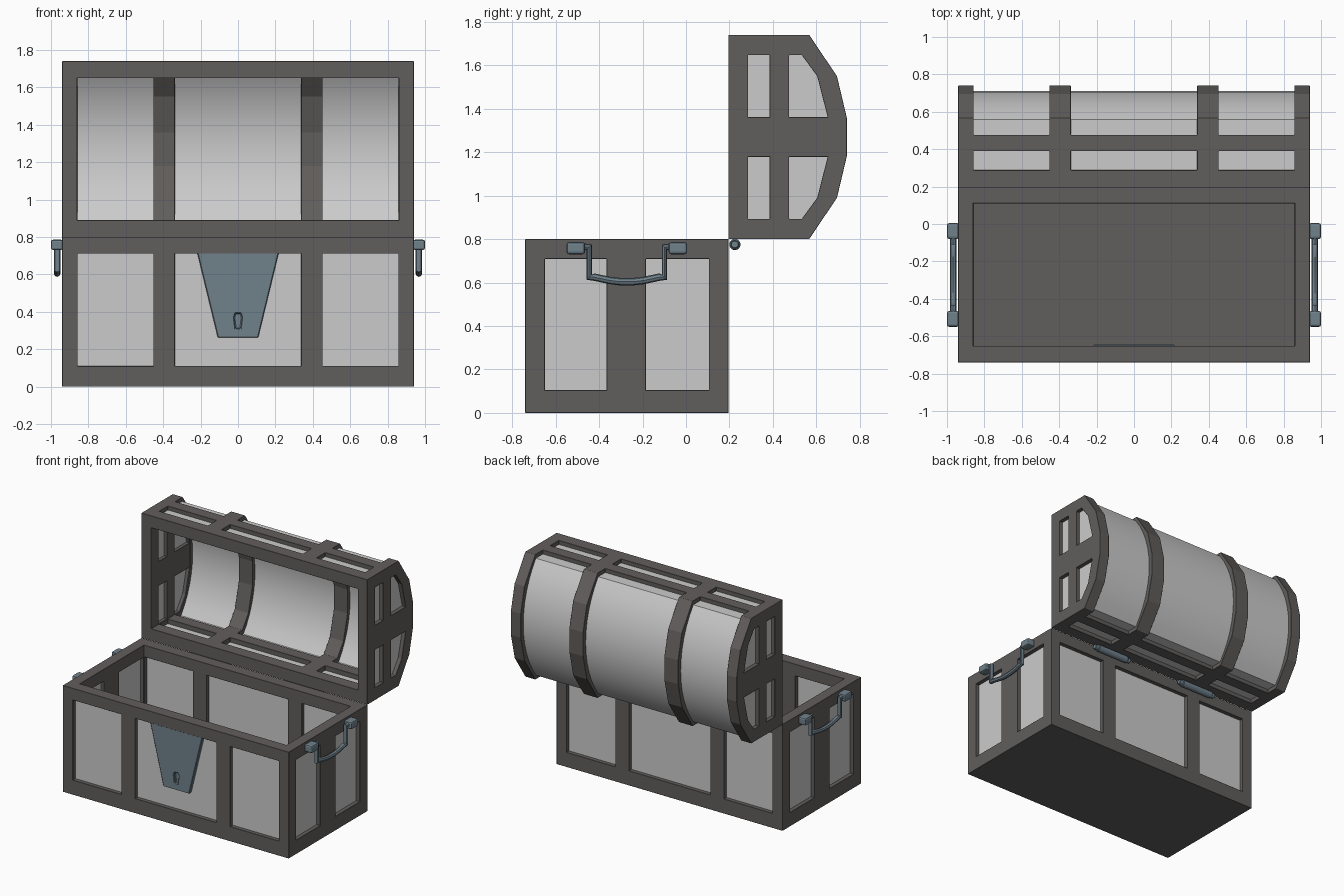
import bpy, bmesh, math
from mathutils import Vector

if "Cube" in bpy.data.objects:
    bpy.data.objects.remove(bpy.data.objects["Cube"])


def material(name, rgb):
    m = bpy.data.materials.new(name)
    m.diffuse_color = (*rgb, 1)
    m.use_nodes = True
    m.node_tree.nodes["Principled BSDF"].inputs["Base Color"].default_value = m.diffuse_color
    return m


DARK = material("dark_frame", (0.12, 0.112, 0.108))
STEEL = material("blue_steel", (0.16, 0.22, 0.26))


def rect(u0, v0, u1, v1):
    return [(u0, v0), (u1, v0), (u1, v1), (u0, v1)]


def prism(name, axis, a, b, loop, mat=None):
    """Extrude a 2D loop from a to b along an axis (0=x, 1=y, 2=z)."""
    bm = bmesh.new()
    verts = []
    for u, v in loop:
        p = [u, v]
        p.insert(axis, a)
        verts.append(bm.verts.new(p))
    face = bm.faces.new(verts)
    ext = bmesh.ops.extrude_face_region(bm, geom=[face])
    step = Vector((0, 0, 0))
    step[axis] = b - a
    bmesh.ops.translate(bm, vec=step, verts=[g for g in ext["geom"] if isinstance(g, bmesh.types.BMVert)])
    bmesh.ops.recalc_face_normals(bm, faces=bm.faces)
    me = bpy.data.meshes.new(name)
    bm.to_mesh(me)
    bm.free()
    ob = bpy.data.objects.new(name, me)
    bpy.context.collection.objects.link(ob)
    if mat:
        me.materials.append(mat)
    return ob


def activate(ob):
    bpy.ops.object.select_all(action='DESELECT')
    ob.select_set(True)
    bpy.context.view_layer.objects.active = ob


def cut(ob, axis, a, b, loop):
    cutter = prism("cutter", axis, a, b, loop)
    cutter.hide_render = True
    mod = ob.modifiers.new("cut", 'BOOLEAN')
    mod.operation, mod.solver, mod.object = 'DIFFERENCE', 'EXACT', cutter
    activate(ob)
    bpy.ops.object.modifier_apply(modifier=mod.name)
    bpy.data.objects.remove(cutter)


def bevel(ob, width=0.005, segments=1):
    mod = ob.modifiers.new("bevel", 'BEVEL')
    mod.width, mod.segments, mod.limit_method = width, segments, 'ANGLE'


def smooth(ob):
    activate(ob)
    bpy.ops.object.shade_smooth_by_angle(angle=math.radians(35))


BAYS = [(-0.857, -0.453), (-0.338, 0.338), (0.453, 0.857)]   # openings between posts
ZC = 1.27                                                    # lid middle height


def both(half):
    """Complete a lower half lid profile by mirroring it about ZC."""
    return half + [(y, 2 * ZC - z) for y, z in reversed(half)]


# Chest frame: hollow box with window openings
base = prism("chest_frame", 2, 0, 0.8, rect(-0.94, -0.74, 0.94, 0.195), DARK)
cut(base, 2, 0.09, 1, rect(-0.86, -0.652, 0.86, 0.11))
for x0, x1 in BAYS:
    cut(base, 1, -1, 1, rect(x0, 0.11, x1, 0.712))
for y0, y1 in [(-0.65, -0.365), (-0.185, 0.105)]:
    cut(base, 0, -1.2, 1.2, rect(y0, 0.105, y1, 0.709))
bevel(base)

# Chest panels set back inside the frame
panels = prism("chest_panels", 2, 0.05, 0.76, rect(-0.91, -0.71, 0.91, 0.165))
cut(panels, 2, 0, 1, rect(-0.885, -0.685, 0.885, 0.14))

# Lid frame: faceted barrel, standing open
lid = prism("lid_frame", 0, -0.94, 0.94,
            both([(0.195, 0.8), (0.567, 0.8), (0.695, 0.99), (0.74, 1.18)]), DARK)
cut(lid, 0, -0.86, 0.86, both([(0.1, 0.89), (0.535, 0.89), (0.607, 0.99), (0.656, 1.18)]))
for x0, x1 in BAYS:
    cut(lid, 2, 0, 2, rect(x0, 0.288, x1, 0.39))
    cut(lid, 2, 0, 2, rect(x0, 0.477, x1, 1))
for lower in (rect(0.286, 0.893, 0.385, 1.178),
              [(0.475, 0.893), (0.533, 0.893), (0.604, 0.99), (0.652, 1.178), (0.475, 1.178)]):
    cut(lid, 0, -1.2, 1.2, lower)
    cut(lid, 0, -1.2, 1.2, [(y, 2 * ZC - z) for y, z in lower])
bevel(lid)


# Lid panels: smooth barrel shell inside the frame
def barrel(front, inset):
    R = 0.72 - inset
    top = math.asin((0.44 - inset) / R)
    arc = [(R * math.cos(t) - 0.01, ZC + R * math.sin(t))
           for t in (top * (i / 6 - 1) for i in range(13))]
    return [(front, ZC - 0.44 + inset)] + arc + [(front, ZC + 0.44 - inset)]


shell = prism("lid_panels", 0, -0.91, 0.91, barrel(0.23, 0))
cut(shell, 0, -0.885, 0.885, barrel(0.1, 0.025))
smooth(shell)

# Lock plate with keyhole
lock = prism("lock_plate", 1, -0.735, -0.645,
             [(-0.108, 0.262), (0.108, 0.262), (0.218, 0.716), (-0.218, 0.716)], STEEL)
cut(lock, 1, -1, -0.715, [(-0.013, 0.31), (0.013, 0.31), (0.021, 0.37), (0.015, 0.392),
                          (-0.015, 0.392), (-0.021, 0.37)])
bevel(lock, 0.004)

# Hinges: octagonal barrels with thinner end pins
for x, side in ((-0.395, "left"), (0.395, "right")):
    for part, r, half in (("hinge", 0.027, 0.135), ("hinge_pin", 0.02, 0.165)):
        ring = [(0.225 + r * math.cos(math.pi * (i + .5) / 4),
                 0.775 + r * math.sin(math.pi * (i + .5) / 4)) for i in range(8)]
        bevel(prism(f"{side}_{part}", 0, x - half, x + half, ring, STEEL), 0.004)

# Side handles: two brackets and a sagging bent rod
YC = -0.2725
for s, side in ((-1, "left"), (1, "right")):
    for y0, y1 in ((-0.55, -0.465), (-0.08, 0.005)):
        b = prism(f"{side}_handle_bracket", 0, s * 0.935, s, rect(y0, 0.73, y1, 0.786), STEEL)
        bevel(b, 0.012, 2)
    half = [(0.2, 0.763), (0.173, 0.763), (0.173, 0.625), (0.15, 0.625), (0.08, 0.61), (0.03, 0.604)]
    path = [(-d, z) for d, z in half] + [(d, z) for d, z in reversed(half)]
    cu = bpy.data.curves.new(f"{side}_handle", 'CURVE')
    cu.dimensions = '3D'
    cu.bevel_depth, cu.bevel_resolution, cu.use_fill_caps = 0.017, 2, True
    sp = cu.splines.new('POLY')
    sp.points.add(len(path) - 1)
    for p, (d, z) in zip(sp.points, path):
        p.co = (s * 0.967, YC + d, z, 1)
    rod = bpy.data.objects.new(f"{side}_handle", cu)
    bpy.context.collection.objects.link(rod)
    cu.materials.append(STEEL)
    activate(rod)
    bpy.ops.object.convert(target='MESH')
    smooth(bpy.context.view_layer.objects.active)
